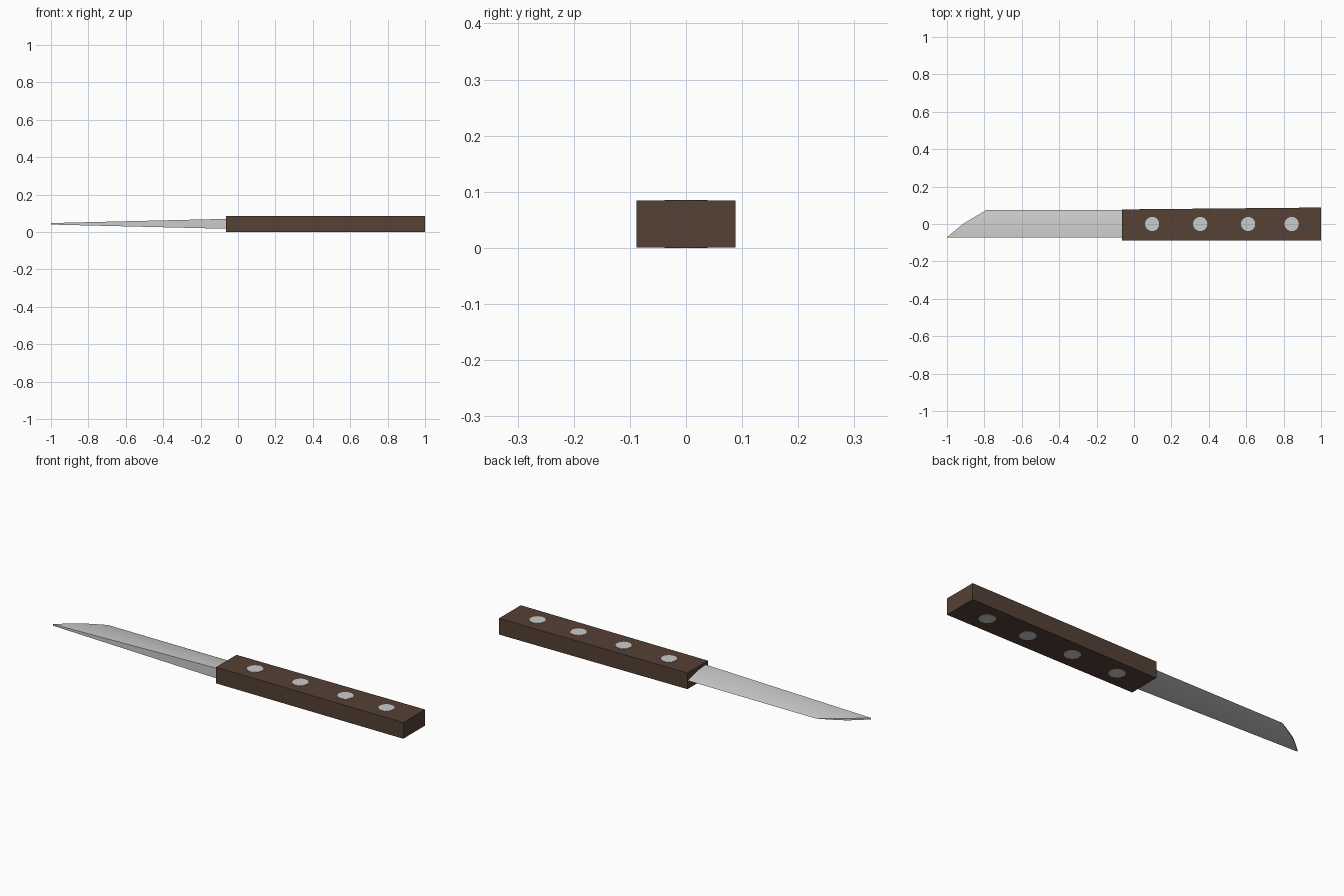
import bpy, bmesh, math

if "Cube" in bpy.data.objects:
    bpy.data.objects.remove(bpy.data.objects["Cube"])


def material(name, color):
    m = bpy.data.materials.new(name)
    m.diffuse_color = color
    m.use_nodes = True
    m.node_tree.nodes["Principled BSDF"].inputs["Base Color"].default_value = m.diffuse_color
    return m


def finish(name, bm, mat=None):
    bmesh.ops.recalc_face_normals(bm, faces=bm.faces)
    me = bpy.data.meshes.new(name)
    bm.to_mesh(me)
    bm.free()
    ob = bpy.data.objects.new(name, me)
    bpy.context.collection.objects.link(ob)
    if mat:
        me.materials.append(mat)
    return ob


def smooth(ob):
    bpy.ops.object.select_all(action='DESELECT')
    ob.select_set(True)
    bpy.context.view_layer.objects.active = ob
    bpy.ops.object.shade_smooth_by_angle(angle=math.radians(30))


wood = material("dark_wood", (0.09, 0.052, 0.036, 1))
MID_Z = 0.0435

# Handle: slightly tapered block, wider at the butt
bm = bmesh.new()
outline = [(-0.063, -0.088), (1.0, -0.088), (1.0, 0.088), (-0.063, 0.078)]
base = bm.faces.new([bm.verts.new((x, y, 0.001)) for x, y in outline])
top = bmesh.ops.extrude_face_region(bm, geom=[base])["geom"]
bmesh.ops.translate(bm, vec=(0, 0, 0.083),
                    verts=[v for v in top if isinstance(v, bmesh.types.BMVert)])
finish("handle", bm, wood)

# Rivets: pins through the handle, just proud of both faces
for i, x in enumerate((0.097, 0.354, 0.61, 0.843)):
    bpy.ops.mesh.primitive_cylinder_add(vertices=32, radius=0.038, depth=0.0855,
                                        location=(x, 0, 0.04275))
    rivet = bpy.context.object
    rivet.name = f"rivet_{i + 1}"
    smooth(rivet)

# Blade: thick spine at -y, convex cheeks closing to a cutting edge at +y,
# thinning towards a slanted tip
ROOT, SPINE, EDGE, STEPS = -0.055, -0.071, 0.075, 8


def tip_x(y):
    return -1 + (y - SPINE) / -SPINE * 0.085 if y < 0 else -0.915 + y / EDGE * 0.125


def half_thickness(x, t):
    return (0.004 + 0.0225 * (x + 1) / 0.94) * (1 - t * t)


bm = bmesh.new()
loops = []
for at_root in (True, False):
    upper, lower = [], []
    for i in range(STEPS + 1):
        t = i / STEPS
        y = SPINE + (EDGE - SPINE) * t
        x = ROOT if at_root else tip_x(y)
        h = half_thickness(x, t)
        upper.append(bm.verts.new((x, y, MID_Z + h)))
        if i < STEPS:
            lower.append(bm.verts.new((x, y, MID_Z - h)))
    loops.append(upper + lower[::-1])
root, tip = loops
n = len(root)
for i in range(n):
    j = (i + 1) % n
    bm.faces.new((root[i], root[j], tip[j], tip[i]))
# End caps, bridged from upper to lower cheek
for loop in loops:
    for i in range(STEPS):
        quad = [loop[i], loop[i + 1], loop[n - 2 - i], loop[n - 1 - i]]
        bm.faces.new(list(dict.fromkeys(quad)))
smooth(finish("blade", bm))
